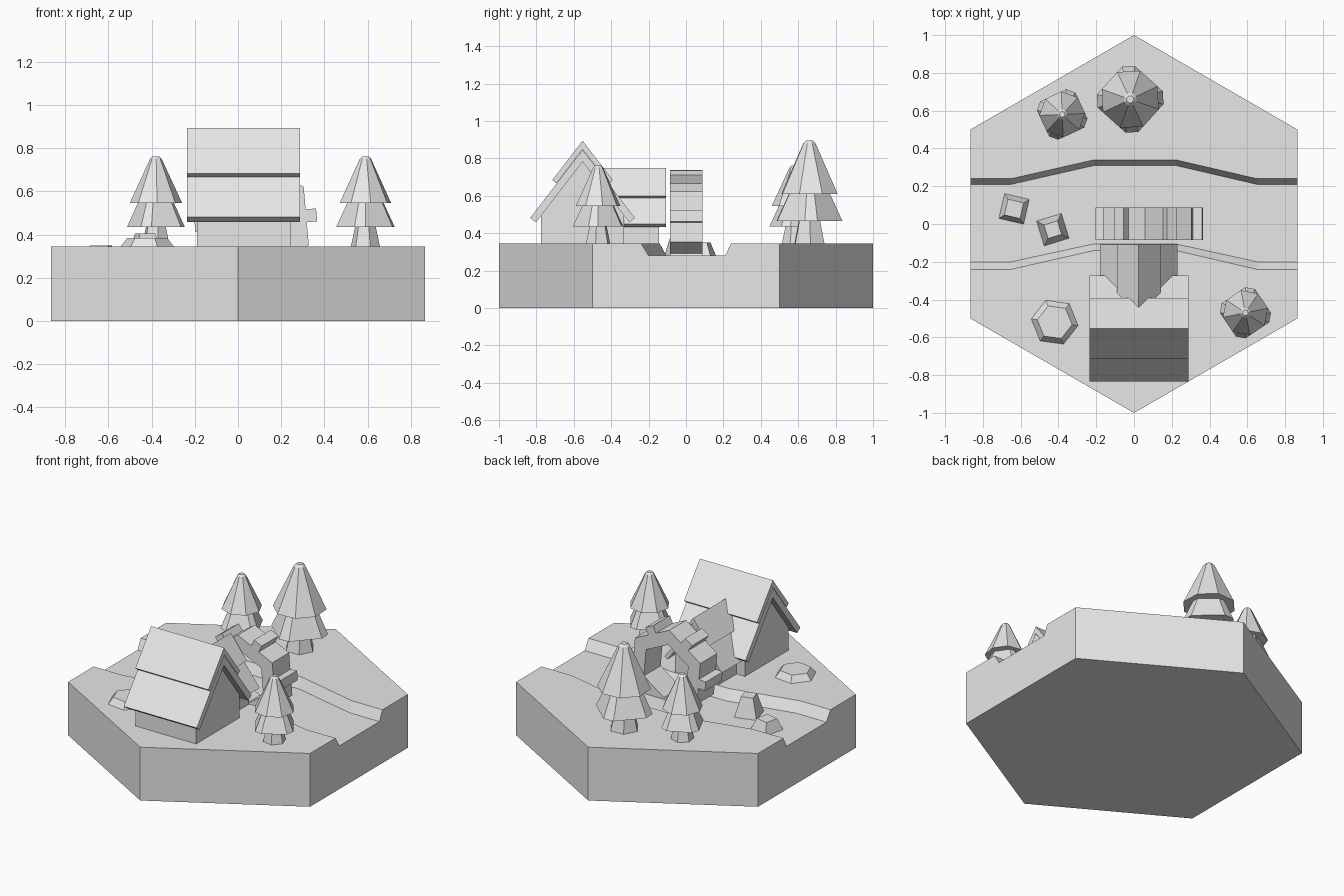
import bpy, bmesh
from math import sin, cos, radians, pi

cube = bpy.data.objects.get("Cube")
if cube:
    bpy.data.objects.remove(cube, do_unlink=True)

stone = bpy.data.materials.new("pale_grey")
stone.use_nodes = True
GREY = (0.8, 0.8, 0.8, 1)
stone.diffuse_color = GREY
stone.node_tree.nodes["Principled BSDF"].inputs["Base Color"].default_value = GREY

GROUND, BED = 0.345, 0.28


def build(name, faces):
    """Make an object from faces given as point lists, welded together."""
    bm = bmesh.new()
    for pts in faces:
        bm.faces.new([bm.verts.new(p) for p in pts])
    bmesh.ops.remove_doubles(bm, verts=bm.verts, dist=1e-4)
    bmesh.ops.recalc_face_normals(bm, faces=bm.faces)
    mesh = bpy.data.meshes.new(name)
    bm.to_mesh(mesh)
    bm.free()
    mesh.materials.append(stone)
    obj = bpy.data.objects.new(name, mesh)
    bpy.context.collection.objects.link(obj)
    return obj


def loft(rings):
    """Faces of a closed solid through equal-sized rings."""
    faces = [rings[0][::-1], rings[-1]]
    for a, b in zip(rings, rings[1:]):
        n = len(a)
        faces += [[a[i], a[(i + 1) % n], b[(i + 1) % n], b[i]] for i in range(n)]
    return faces


def ring(x, y, z, r, angles):
    return [(x + r * cos(a), y + r * sin(a), z) for a in angles]


def even(n, turn=0):
    return [radians(turn) + 2 * pi * i / n for i in range(n)]


# Hexagonal island with a winding river bed
W = 0.866
def bank(edge, mid, z):
    return [(-W, edge, z), (-0.65, edge, z), (-0.21, mid, z),
            (0.22, mid, z), (0.65, edge, z), (W, edge, z)]

n_top, n_bed = bank(0.24, 0.34, GROUND), bank(0.21, 0.31, BED)
s_top, s_bed = bank(-0.24, -0.14, GROUND), bank(-0.20, -0.105, BED)
hexagon = [(W, 0.5), (0, 1), (-W, 0.5), (-W, -0.5), (0, -1), (W, -0.5)]
low = [(x, y, 0) for x, y in hexagon]
high = [(x, y, GROUND) for x, y in hexagon]
island = [low, n_top + high[:3], s_top[::-1] + high[3:]]
for lines in ((n_top, n_bed), (n_bed, s_bed), (s_bed, s_top)):
    a, b = lines
    island += [[a[i], a[i + 1], b[i + 1], b[i]] for i in range(5)]
island += [[low[i], low[i + 1], high[i + 1], high[i]] for i in (0, 1, 3, 4)]
for end, i, j in ((0, 2, 3), (-1, 0, 5)):
    island.append([low[i], high[i], n_top[end], n_bed[end],
                   s_bed[end], s_top[end], high[j], low[j]])
build("island", island)


# Gabled buildings: walls plus two overlapping roof layers
SLOPE = 1.3
NORM = (1 + SLOPE ** 2) ** 0.5

def gable(name, place, start, end, half, wall_top, inset_a, inset_b, layers):
    h = wall_top - SLOPE * half
    outline = [(-half, GROUND - 0.01), (half, GROUND - 0.01), (half, h),
               (0, wall_top), (-half, h)]
    build(name + "_walls", loft([[place(u, v, z) for u, z in outline]
                                 for v in (start + inset_a, end - inset_b)]))
    for label, ridge, reach, thick in layers:
        drop = thick * NORM
        tip = ridge - SLOPE * reach
        du, dz = thick * SLOPE / NORM, thick / NORM
        section = [(0, ridge), (reach, tip), (reach - du, tip - dz),
                   (0, ridge - drop), (du - reach, tip - dz), (-reach, tip)]
        build(name + "_roof_" + label,
              loft([[place(u, v, z) for u, z in section] for v in (start, end)]))


gable("house", lambda u, v, z: (v, -0.553 + u, z), -0.235, 0.288, 0.222, 0.785,
      0.045, 0.045, [("lower", 0.846, 0.28, 0.039), ("upper", 0.895, 0.162, 0.028)])
gable("wing", lambda u, v, z: (0.025 + u, v, z), -0.5, -0.108, 0.155, 0.67,
      0, 0.037, [("lower", 0.716, 0.205, 0.026), ("upper", 0.75, 0.115, 0.02)])


# Water wheel: hexagonal rim with one paddle per side
CX, CZ, TILT = 0.082, 0.467, 5
def wheel_point(r, a, y, side=0):
    return (CX + r * cos(a) - side * sin(a), y, CZ + r * sin(a) + side * cos(a))

Y0, Y1 = -0.085, 0.088
corners = even(6, TILT + 30)
rim = []
for a, b in zip(corners, corners[1:] + corners[:1]):
    def p(r, ang, y):
        return wheel_point(r, ang, y)
    for y in (Y0, Y1):
        rim.append([p(0.271, a, y), p(0.271, b, y), p(0.175, b, y), p(0.175, a, y)])
    for r in (0.271, 0.175):
        rim.append([p(r, a, Y0), p(r, b, Y0), p(r, b, Y1), p(r, a, Y1)])
build("wheel_rim", rim)
for i, a in enumerate(even(6, TILT)):
    build(f"wheel_paddle_{i + 1}", loft(
        [[wheel_point(r, a, y, s) for y, s in
          ((Y0, -0.03), (Y1, -0.03), (Y1, 0.03), (Y0, 0.03))] for r in (0.225, 0.283)]))


# Fir trees: flared trunk and two tiers of branches
def tree(name, x, y, s, turn):
    square = [radians(turn + 90 * k + d) for k in range(4) for d in (-11, 11)]
    parts = (("trunk", even(6, turn), [(0, 0.09), (0.14, 0.06)]),
             ("lower_tier", square, [(0.12, 0.178), (0.29, 0.1)]),
             ("upper_tier", even(8, turn + 22.5), [(0.265, 0.16), (0.535, 0.035), (0.55, 0.02)]))
    for part, angles, profile in parts:
        build(f"{name}_{part}", loft([ring(x, y, GROUND + s * z, s * r, angles)
                                      for z, r in profile]))


tree("big_tree", -0.02, 0.66, 1, 3)
tree("back_tree", -0.38, 0.58, 0.76, -20)
tree("front_tree", 0.59, -0.47, 0.76, -11)


# Boulders: tapered blocks on the river bed and the bank
def rock(name, x, y, z, sides, turn, r_low, r_top, height):
    angles = even(sides, turn)
    build(name, loft([ring(x, y, z, r_low, angles),
                      ring(x, y, z + height, r_top, angles)]))


rock("flat_boulder", -0.42, -0.52, GROUND, 6, -8, 0.125, 0.093, 0.04)
rock("low_river_rock", -0.635, 0.08, BED, 4, 32, 0.095, 0.06, 0.07)
rock("tall_river_rock", -0.43, -0.03, BED, 4, 62, 0.097, 0.053, 0.125)
